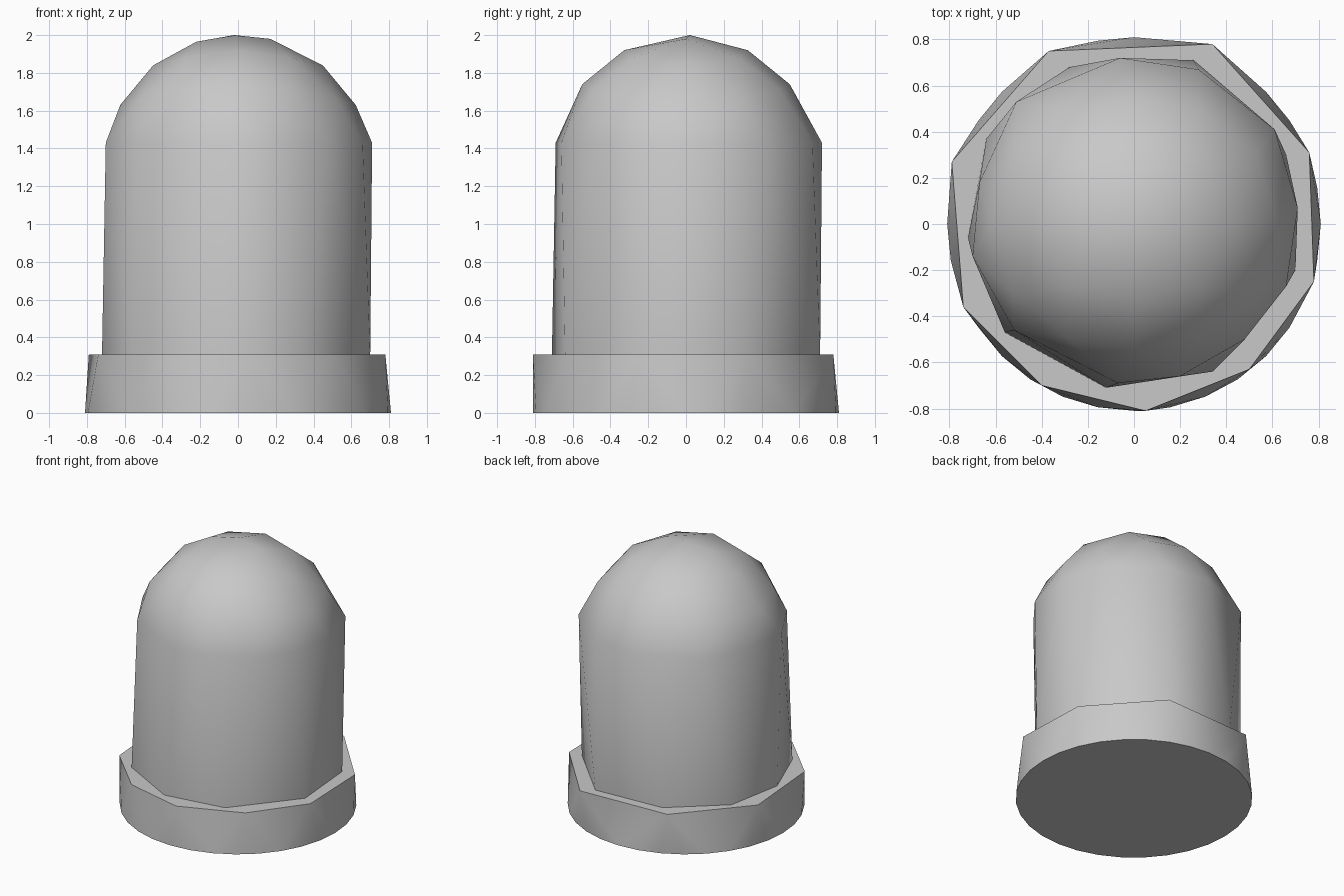
import bpy, bmesh
from math import sin, cos, tau, sqrt, radians

cube = bpy.data.objects.get("Cube")
if cube:
    bpy.data.objects.remove(cube, do_unlink=True)

grey = bpy.data.materials.new("light grey plastic")
grey.use_nodes = True
grey.diffuse_color = (0.58, 0.58, 0.58, 1)
grey.node_tree.nodes["Principled BSDF"].inputs["Base Color"].default_value = grey.diffuse_color

BASE_TOP = 0.31
DOME_CENTRE, DOME_R = 1.29, 0.71


def hull_part(name, points, angle):
    """Faceted skin stretched over a few rings of points."""
    bm = bmesh.new()
    for p in points:
        bm.verts.new(p)
    res = bmesh.ops.convex_hull(bm, input=bm.verts[:])
    spare = [g for g in res["geom_interior"] if isinstance(g, bmesh.types.BMVert)]
    bmesh.ops.delete(bm, geom=spare, context="VERTS")
    bmesh.ops.dissolve_limit(bm, angle_limit=radians(0.5), verts=bm.verts[:], edges=bm.edges[:])
    bmesh.ops.recalc_face_normals(bm, faces=bm.faces[:])
    me = bpy.data.meshes.new(name)
    bm.to_mesh(me)
    bm.free()
    me.materials.append(grey)
    ob = bpy.data.objects.new(name, me)
    bpy.context.collection.objects.link(ob)
    bpy.ops.object.select_all(action="DESELECT")
    ob.select_set(True)
    bpy.context.view_layer.objects.active = ob
    bpy.ops.object.shade_smooth_by_angle(angle=radians(angle))
    return ob


def dome_ring(n, z, sway):
    """Ring of points on the dome, dipping towards the sides."""
    out = []
    for i in range(n):
        a = tau * i / n
        h = z - sway * cos(2 * a)
        r = sqrt(DOME_R ** 2 - (h - DOME_CENTRE) ** 2)
        out.append((r * cos(a), r * sin(a), h))
    return out


# Flange: round underside, uneven nine-sided top
rim = [(0.34, 0.78), (-0.37, 0.75), (-0.79, 0.27), (-0.74, -0.36), (-0.40, -0.70),
       (0.05, -0.81), (0.50, -0.63), (0.78, -0.25), (0.76, 0.31)]
underside = [(0.81 * cos(tau * i / 32), 0.81 * sin(tau * i / 32), 0) for i in range(32)]
hull_part("flange", underside + [(x, y, BASE_TOP) for x, y in rim], 35)

# Bulb: nine-sided foot, shoulder ring and rounded cap
foot = [(-0.72, -0.06), (-0.64, 0.37), (-0.28, 0.68), (0.26, 0.71), (0.66, 0.30),
        (0.70, -0.20), (0.34, -0.64), (-0.12, -0.71), (-0.56, -0.47)]
shoulder = [(-0.06, 0.72), (-0.51, 0.53), (-0.67, 0.18), (-0.70, -0.14), (-0.52, -0.46),
            (-0.07, -0.69), (0.20, -0.66), (0.48, -0.50), (0.66, -0.27), (0.71, 0.07),
            (0.61, 0.41), (0.28, 0.67)]
points = [(x, y, BASE_TOP - 0.005) for x, y in foot]
points += [(x, y, 1.43) for x, y in shoulder]
points += dome_ring(12, 1.685, 0.055) + dome_ring(8, 1.88, 0.04)
points += [(0.17, 0, 1.98), (-0.22, 0, 1.965), (-0.02, 0.02, 2.0)]
hull_part("bulb", points, 40)
